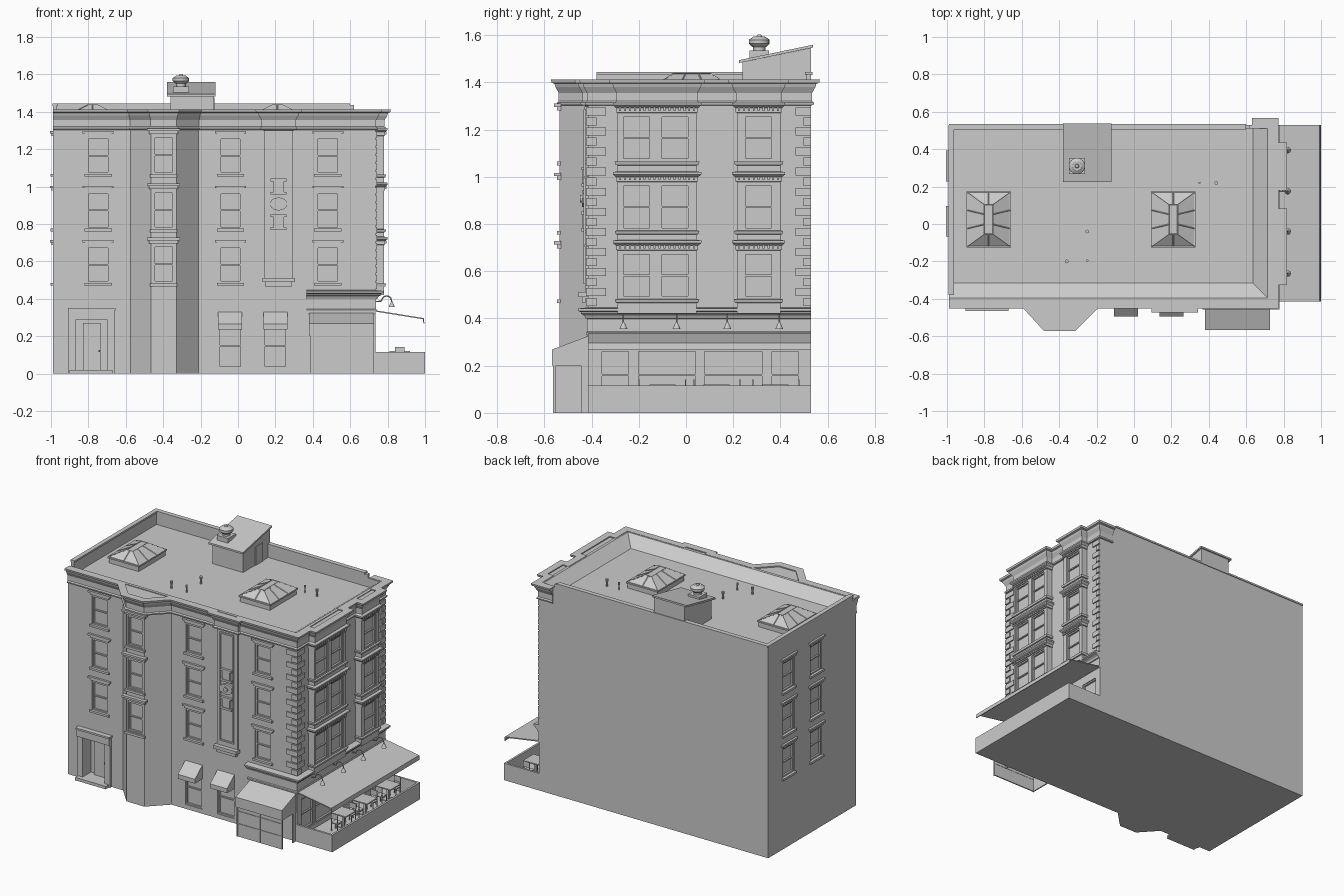
import bpy, bmesh, math
from mathutils import Vector, Matrix

def finish(name, bm):
    bmesh.ops.recalc_face_normals(bm, faces=bm.faces[:])
    me = bpy.data.meshes.new(name)
    bm.to_mesh(me)
    bm.free()
    ob = bpy.data.objects.new(name, me)
    bpy.context.collection.objects.link(ob)
    return ob

def wall(x, y, deg=0):  # local x runs along the wall, local -y points outward
    return Matrix.Translation((x, y, 0)) @ Matrix.Rotation(math.radians(deg), 4, 'Z')

def add_box(bm, x0, x1, y0, y1, z0, z1, M=Matrix()):
    S = Matrix.Translation(((x0+x1)/2, (y0+y1)/2, (z0+z1)/2)) @ Matrix.Diagonal((x1-x0, y1-y0, z1-z0, 1))
    bmesh.ops.create_cube(bm, size=1, matrix=M @ S)

def boxes(name, items, M=Matrix()):
    bm = bmesh.new()
    for b in items:
        add_box(bm, *b, M)
    return finish(name, bm)

def prism(name, pts, vec):
    bm = bmesh.new()
    f = bm.faces.new([bm.verts.new(p) for p in pts])
    r = bmesh.ops.extrude_face_region(bm, geom=[f])
    bmesh.ops.translate(bm, vec=vec, verts=[v for v in r['geom'] if isinstance(v, bmesh.types.BMVert)])
    return finish(name, bm)

def sweep(name, path, prof):  # mitred moulding: prof = (outward offset, z)
    P = [Vector(p) for p in path]
    N = [Vector((d.y, -d.x)) for d in ((b-a).normalized() for a, b in zip(P, P[1:]))]
    bm, rings = bmesh.new(), []
    for i, p in enumerate(P):
        a, b = N[max(i-1, 0)], N[min(i, len(N)-1)]
        m = (a + b) / (1 + a.dot(b))
        rings.append([bm.verts.new((p.x+m.x*o, p.y+m.y*o, z)) for o, z in prof])
    n = len(prof)
    for r, s in zip(rings, rings[1:]):
        for k in range(n):
            bm.faces.new((r[k], r[(k+1) % n], s[(k+1) % n], s[k]))
    bm.faces.new(rings[0])
    bm.faces.new(rings[-1])
    return finish(name, bm)

def rods(name, segs, r, n=6):
    bm = bmesh.new()
    for p, q in segs:
        p, q = Vector(p), Vector(q)
        M = Matrix.Translation((p+q)/2) @ (q-p).to_track_quat('Z', 'Y').to_matrix().to_4x4()
        bmesh.ops.create_cone(bm, cap_ends=True, segments=n, radius1=r, radius2=r, depth=(q-p).length, matrix=M)
    return finish(name, bm)

def cones(name, items, n=16):  # (x, y, z0, z1, r0, r1)
    bm = bmesh.new()
    for x, y, z0, z1, a, b in items:
        bmesh.ops.create_cone(bm, cap_ends=True, segments=n, radius1=a, radius2=b, depth=z1-z0,
                              matrix=Matrix.Translation((x, y, (z0+z1)/2)))
    ob = finish(name, bm)
    bpy.context.view_layer.objects.active = ob
    ob.select_set(True)
    bpy.ops.object.shade_smooth_by_angle()
    ob.select_set(False)
    return ob

F, B, L, R, ROOF = -0.415, 0.53, -0.99, 0.735, 1.35
BAY = [(-0.575, F), (-0.465, -0.535), (-0.33, -0.535), (-0.21, F)]
SIDE = [(-0.29, 0.045), (0.215, 0.40)]   # y spans of the right-hand bays
SX = 0.78
ROWS = [0.485, 0.775, 1.068]

# main walls
body = prism("main_walls", [(x, y, 0) for x, y in [(L, F)] + BAY + [(R, F), (R, B), (L, B)]], (0, 0, ROOF))
bays = [boxes("side_bay", [(R-0.01, SX, a, b, 0.42, 1.405)]) for a, b in SIDE]
prism("front_bay_cap", [(x, y, ROOF) for x, y in BAY], (0, 0, 0.055))
cut = bmesh.new()

# windows: recess, sash frame, sill and hood
def window(name, M, w, z0, z1, hood=1):
    h, f, mid = w/2, 0.009, (z0+z1)/2
    add_box(cut, -h, h, -0.02, 0.018, z0, z1, M)
    boxes(name + "_frame", [(-h, -h+f, 0.006, 0.02, z0, z1), (h-f, h, 0.006, 0.02, z0, z1),
          (-h, h, 0.006, 0.02, z0, z0+f), (-h, h, 0.006, 0.02, z1-f, z1), (-h, h, 0.008, 0.02, mid-0.004, mid+0.004)], M)
    if hood:
        boxes(name + "_trim", [(-h-0.01, h+0.01, -0.008, 0.005, z1+0.008, z1+0.024),
              (-h-0.022, h+0.022, -0.014, 0.005, z1+0.022, z1+0.034),
              (-h-0.012, h+0.012, -0.012, 0.005, z0-0.014, z0)], M)

for z in ROWS:
    for x in (-0.748, -0.04, 0.48):
        window("front_window", wall(x, F), 0.122, z, z+0.195)
    for y in (0.31, 0.015):
        window("left_window", wall(L, y, -90), 0.12, z, z+0.195)
    window("bay_window", wall(-0.398, -0.535), 0.112, z, z+0.2, 0)
    boxes("bay_window_hood", [(-0.078, 0.078, -0.012, 0.005, z+0.212, z+0.228), (-0.088, 0.088, -0.024, 0.005, z+0.228, z+0.242),
          (-0.072, 0.072, -0.012, 0.005, z-0.02, z-0.004)], wall(-0.398, -0.535))
    for y in (-0.21, -0.046, 0.308):
        window("side_window", wall(SX, y, 90), 0.128, z, z+0.195, 0)
    # mouldings wrapped round the side bays, with dentils
    for a, b in SIDE:
        p, t = [(R, a), (SX, a), (SX, b), (R, b)], z+0.235
        sweep("side_bay_hood", p, [(-0.01, t-0.035), (0.006, t-0.03), (0.006, t-0.012), (0.02, t), (0.02, t+0.01), (-0.01, t+0.014)])
        sweep("side_bay_sill", p, [(-0.01, z-0.022), (0.008, z-0.018), (0.012, z-0.004), (-0.01, z-0.002)])
        n = int((b-a) / 0.02)
        boxes("side_bay_dentils", [(SX, SX+0.014, a+(b-a)*(i+.3)/n, a+(b-a)*(i+.7)/n, t-0.024, t-0.008) for i in range(n)])

# ground floor openings
for x in (-0.042, 0.2):
    window("ground_window", wall(x, F), 0.128, 0.03, 0.27, 0)
    prism("small_awning", [(x-0.064, F, 0.33), (x-0.064, -0.495, 0.265), (x-0.064, -0.495, 0.235), (x-0.064, F, 0.235)], (0.128, 0, 0))
for y, w in ((-0.3, 0.13), (-0.08, 0.26), (0.2, 0.26), (0.42, 0.13)):
    window("shop_window", wall(R, y, 90), w, 0.05, 0.27, 0)
add_box(cut, -0.865, -0.70, F-0.03, F+0.07, 0.02, 0.29)
boxes("entrance_surround", [(-0.905, -0.865, F-0.02, F, 0, 0.30), (-0.70, -0.66, F-0.02, F, 0, 0.30),
      (-0.905, -0.66, F-0.028, F, 0.29, 0.345), (-0.91, -0.655, F-0.035, F, 0.338, 0.35)])
boxes("entrance_door", [(-0.83, -0.735, F+0.05, F+0.075, 0.02, 0.27), (-0.822, -0.743, F+0.045, F+0.06, 0.15, 0.26)])
cones("door_knob", [(-0.742, F+0.044, 0.115, 0.125, 0.005, 0.005)], 8)
boxes("entrance_step", [(-0.90, -0.67, F-0.05, F+0.06, 0, 0.02)])

# cut all recesses
cutter = finish("recess_cutter", cut)
cutter.hide_render = True
for ob in [body] + bays:
    m = ob.modifiers.new("recess", 'BOOLEAN')
    m.operation, m.solver, m.object = 'DIFFERENCE', 'EXACT', cutter
    bpy.context.view_layer.objects.active = ob
    bpy.ops.object.modifier_apply(modifier=m.name)
bpy.data.objects.remove(cutter)

# main cornice, following every bay
side_path = [(R, F)] + [q for a, b in SIDE for q in ((R, a), (SX, a), (SX, b), (R, b))] + [(R, B)]
crown = [(L, F)] + BAY + [(0.13, F), (0.13, F-0.02), (0.305, F-0.02), (0.305, F)] + side_path + [(0.63, B)]
sweep("main_cornice", crown, [(-0.012, 1.30), (0.01, 1.304), (0.012, 1.314), (0.004, 1.32), (0.004, 1.355), (0.018, 1.38),
      (0.022, 1.394), (0.034, 1.398), (0.037, 1.412), (-0.012, 1.412)])
sweep("front_parapet", [(L, F), (R, F), (R, B)], [(0, 1.34), (0, 1.41), (-0.02, 1.41), (-0.1, 1.35), (-0.1, 1.34)])
boxes("rear_left_parapet", [(L, 0.62, B-0.02, B, 1.34, 1.435), (L, L+0.02, -0.38, B, 1.34, 1.435),
      (L, 0.60, B-0.026, B+0.005, 1.432, 1.444), (L-0.003, L+0.027, -0.38, B, 1.432, 1.444), (0.60, R, B-0.02, B, 1.34, 1.41)])

# corner quoins
q = []
for i in range(20):
    z, big = 0.452 + i*0.0425, i % 2
    w = 0.076 if big else 0.036
    q += [(R-w, R+0.008, F-0.008, F+0.01, z, z+0.034), (R-0.01, R+0.008, F, F+w, z, z+0.034),
          (R-0.01, R+0.008, B-(0.066 if big else 0.032), B, z, z+0.034)]
boxes("corner_quoins", q)

# decorative pilaster
boxes("pilaster", [(0.14, 0.295, F-0.012, F, 0.51, 1.33), (0.13, 0.305, F-0.04, F, 0.49, 0.512), (0.145, 0.29, F-0.025, F, 0.465, 0.49),
      (0.165, 0.172, F-0.02, F, 0.55, 1.28), (0.263, 0.27, F-0.02, F, 0.55, 1.28), (0.165, 0.27, F-0.02, F, 1.275, 1.285),
      (0.13, 0.305, F-0.022, F, 1.33, 1.405), (0.165, 0.27, F-0.02, F, 0.545, 0.555)])
orn = []
for z in (0.81, 1.0):
    orn += [(-0.042, 0.042, -0.028, 0, z+0.028, z+0.042), (-0.028, 0.028, -0.024, 0, z-0.03, z+0.03), (-0.042, 0.042, -0.028, 0, z-0.042, z-0.028)]
boxes("pilaster_ornaments", orn, wall(0.217, F))
ring = [(0.217+r*math.cos(a), F-0.026, 0.907+0.75*r*math.sin(a)) for r in (0.047,) for a in [k*math.pi/6 for k in range(12)]]
prism("pilaster_rosette", ring, (0, 0.026, 0))
rods("rosette_boss", [((0.217, F-0.034, 0.907), (0.217, F, 0.907))], 0.016, 12)

# shop fascia and cornice
shop = [(0.365, F), (R, F), (R, B)]
sweep("shop_fascia", shop, [(-0.01, 0.33), (0.008, 0.33), (0.008, 0.34), (0.004, 0.345), (0.004, 0.40), (-0.01, 0.40)])
sweep("shop_cornice", shop, [(-0.01, 0.395), (0.01, 0.40), (0.016, 0.412), (0.03, 0.42), (0.03, 0.427), (0.042, 0.432), (0.042, 0.442), (-0.01, 0.448)])

# glazed porch under the large awning
prism("porch_awning", [(0.38, F, 0.325), (0.38, -0.568, 0.268), (0.38, -0.568, 0.2), (0.38, -0.56, 0.2), (0.38, -0.56, 0.262), (0.38, F, 0.315)], (0.348, 0, 0))
for x in (0.38, 0.72):
    prism("awning_side", [(x, F, 0.32), (x, -0.565, 0.265), (x, -0.565, 0.2), (x, F, 0.2)], (0.008, 0, 0))
boxes("porch_walls", [(0.385, 0.725, -0.56, -0.552, 0, 0.21), (0.385, 0.393, -0.56, F, 0, 0.21), (0.717, 0.725, -0.445, F, 0, 0.21)])
boxes("porch_mullions", [(x, x+0.006, -0.564, -0.55, 0, 0.2) for x in (0.385, 0.555, 0.719)] + [(0.385, 0.725, -0.564, -0.55, z, z+0.005) for z in (0.085, 0.17)])

# terrace with tables and chairs
boxes("terrace", [(R, 1, F, B, 0, 0.02), (R, 1, F, F+0.014, 0, 0.115), (0.986, 1, F, B, 0, 0.115), (R, 1, B-0.014, B, 0, 0.115)])
for y in (-0.1, 0.13, 0.38):
    boxes("table", [(0.81, 0.92, y-0.055, y+0.055, 0.112, 0.12), (0.858, 0.872, y-0.007, y+0.007, 0.02, 0.114), (0.835, 0.895, y-0.03, y+0.03, 0.02, 0.025)])
    for s in (-1, 1):
        c = [(-0.025, 0.025, -0.025, 0.025, 0.072, 0.079), (-0.025, 0.025, 0.02, 0.026, 0.105, 0.142)]
        c += [(x, x+0.005, v, v+0.005, 0.02, 0.075 if v < 0 else 0.14) for x in (-0.025, 0.02) for v in (-0.025, 0.02)]
        boxes("chair", c, wall(0.865, y+s*0.075, 0 if s > 0 else 180))

# terrace awning
prism("terrace_awning", [(0.738, F, 0.338), (0.993, F, 0.297), (0.997, F, 0.268), (0.992, F, 0.268), (0.988, F, 0.291), (0.738, F, 0.331)], (0, B-F, 0))

# gooseneck lamps
for y in (-0.265, -0.04, 0.175, 0.395):
    arc = [(0.735, y, 0.385), (0.765, y, 0.387)] + [(0.795-0.026*math.cos(a), y, 0.39+0.026*math.sin(a)) for a in [k*math.pi/6 for k in range(1, 7)]] + [(0.822, y, 0.378)]
    rods("lamp_arm", list(zip(arc, arc[1:])), 0.0035)
    cones("lamp_shade", [(0.822, y, 0.355, 0.382, 0.017, 0.005)], 12)

# skylights
for cx in (-0.777, 0.21):
    boxes("skylight_base", [(cx-0.112, cx+0.112, -0.118, 0.168, ROOF-0.01, 1.385), (cx-0.119, cx+0.119, -0.125, 0.175, 1.383, 1.393)])
    low = [Vector((cx+s*0.112, y, 1.393)) for s, y in ((-1, -0.118), (1, -0.118), (1, 0.168), (-1, 0.168))]
    top = [Vector((cx+s*0.024, y, 1.437)) for s, y in ((-1, -0.055), (1, -0.055), (1, 0.105), (-1, 0.105))]
    bm = bmesh.new()
    bmesh.ops.convex_hull(bm, input=[bm.verts.new(p) for p in low + top])
    finish("skylight_glass", bm)
    ribs = list(zip(low, top)) + [(top[i], top[(i+1) % 4]) for i in range(4)]
    ribs += [(low[i].lerp(low[(i+1) % 4], t), top[i].lerp(top[(i+1) % 4], t)) for i, ts in enumerate(((.5,), (.33, .67), (.5,), (.33, .67))) for t in ts]
    rods("skylight_ribs", ribs, 0.003, 4)

# roof stair house, chimney vent and pipes
prism("stair_house", [(-0.36, 0.24, ROOF-0.01), (-0.36, B, ROOF-0.01), (-0.36, B, 1.545), (-0.36, 0.24, 1.485)], (0.23, 0, 0))
prism("stair_house_roof", [(-0.38, 0.225, 1.482), (-0.38, 0.537, 1.547), (-0.38, 0.537, 1.559), (-0.38, 0.225, 1.494)], (0.26, 0, 0))
boxes("stair_house_door", [(-0.14, -0.125, 0.37, 0.445, ROOF, 1.475)])
boxes("vent_base", [(-0.347, -0.263, 0.268, 0.352, 1.48, 1.535)])
cones("chimney_vent", [(-0.305, 0.31, 1.53, 1.555, 0.026, 0.026), (-0.305, 0.31, 1.55, 1.564, 0.03, 0.044), (-0.305, 0.31, 1.564, 1.58, 0.044, 0.044),
      (-0.305, 0.31, 1.58, 1.594, 0.044, 0.024), (-0.305, 0.31, 1.594, 1.602, 0.012, 0.008)])
for x, y, r in ((-0.25, -0.04, .01), (-0.36, -0.2, .01), (-0.25, -0.195, .006), (0.35, 0.22, .006), (0.44, 0.22, .01)):
    cones("roof_pipe", [(x, y, ROOF-0.01, 1.39, r*0.7, r*0.7), (x, y, 1.385, 1.4, r, r)], 10)
